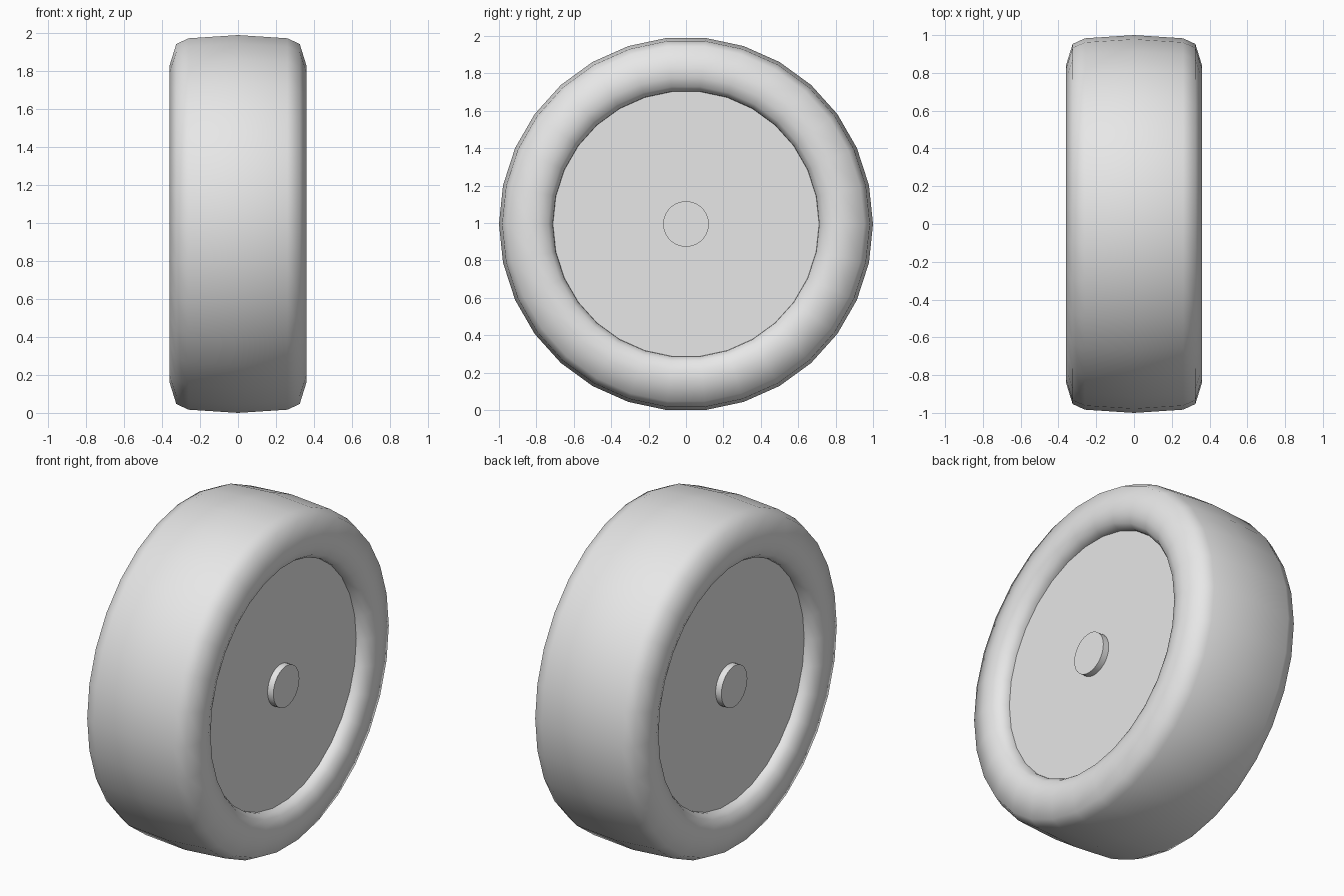
import bpy, bmesh, math
from mathutils import Vector

if "Cube" in bpy.data.objects:
    bpy.data.objects.remove(bpy.data.objects["Cube"])

SIDES = 30
RADIUS = 1.0
CENTRE_Z = RADIUS * math.cos(math.pi / SIDES)  # rests on a flat facet

rubber = bpy.data.materials.new("light_grey")
rubber.diffuse_color = (0.8, 0.8, 0.8, 1.0)
rubber.use_nodes = True
rubber.node_tree.nodes["Principled BSDF"].inputs["Base Color"].default_value = rubber.diffuse_color


def lathe(name, profile, smooth_angle):
    """Revolve (x, radius) points around the wheel axis."""
    bm = bmesh.new()
    verts = [bm.verts.new((x, r, 0)) for x, r in profile]
    edges = [bm.edges.new(pair) for pair in zip(verts, verts[1:])]
    bmesh.ops.spin(bm, geom=verts + edges, cent=(0, 0, 0), axis=(1, 0, 0),
                   angle=math.tau, steps=SIDES, use_duplicate=False)
    bmesh.ops.remove_doubles(bm, verts=bm.verts[:], dist=1e-4)
    bmesh.ops.recalc_face_normals(bm, faces=bm.faces[:])
    bmesh.ops.translate(bm, verts=bm.verts[:], vec=Vector((0, 0, CENTRE_Z)))
    mesh = bpy.data.meshes.new(name)
    bm.to_mesh(mesh)
    bm.free()
    mesh.materials.append(rubber)
    obj = bpy.data.objects.new(name, mesh)
    bpy.context.collection.objects.link(obj)
    bpy.ops.object.select_all(action='DESELECT')
    obj.select_set(True)
    bpy.context.view_layer.objects.active = obj
    bpy.ops.object.shade_smooth_by_angle(angle=math.radians(smooth_angle))
    return obj


# Tyre: slightly crowned tread, rounded shoulders, bulging sidewalls
half = [(0.26, 0.983), (0.325, 0.953), (0.36, 0.84),
        (0.355, 0.785), (0.335, 0.737), (0.30, 0.713), (0.275, 0.711)]
tyre_profile = [(-x, r) for x, r in reversed(half)] + [(0, RADIUS)] + half
lathe("tyre", tyre_profile, 70)

# Wheel disc and hub cap on each side
for side, sign in (("right", 1), ("left", -1)):
    lathe(f"wheel_disc_{side}", [(sign * 0.28, 0), (sign * 0.28, 0.712)], 30)
    lathe(f"hub_cap_{side}", [(sign * 0.318, 0), (sign * 0.318, 0.122),
                              (sign * 0.278, 0.122), (sign * 0.278, 0)], 30)

# Disc faces point outwards
for side, sign in (("right", 1), ("left", -1)):
    mesh = bpy.data.objects[f"wheel_disc_{side}"].data
    if mesh.polygons[0].normal.x * sign < 0:
        mesh.flip_normals()
